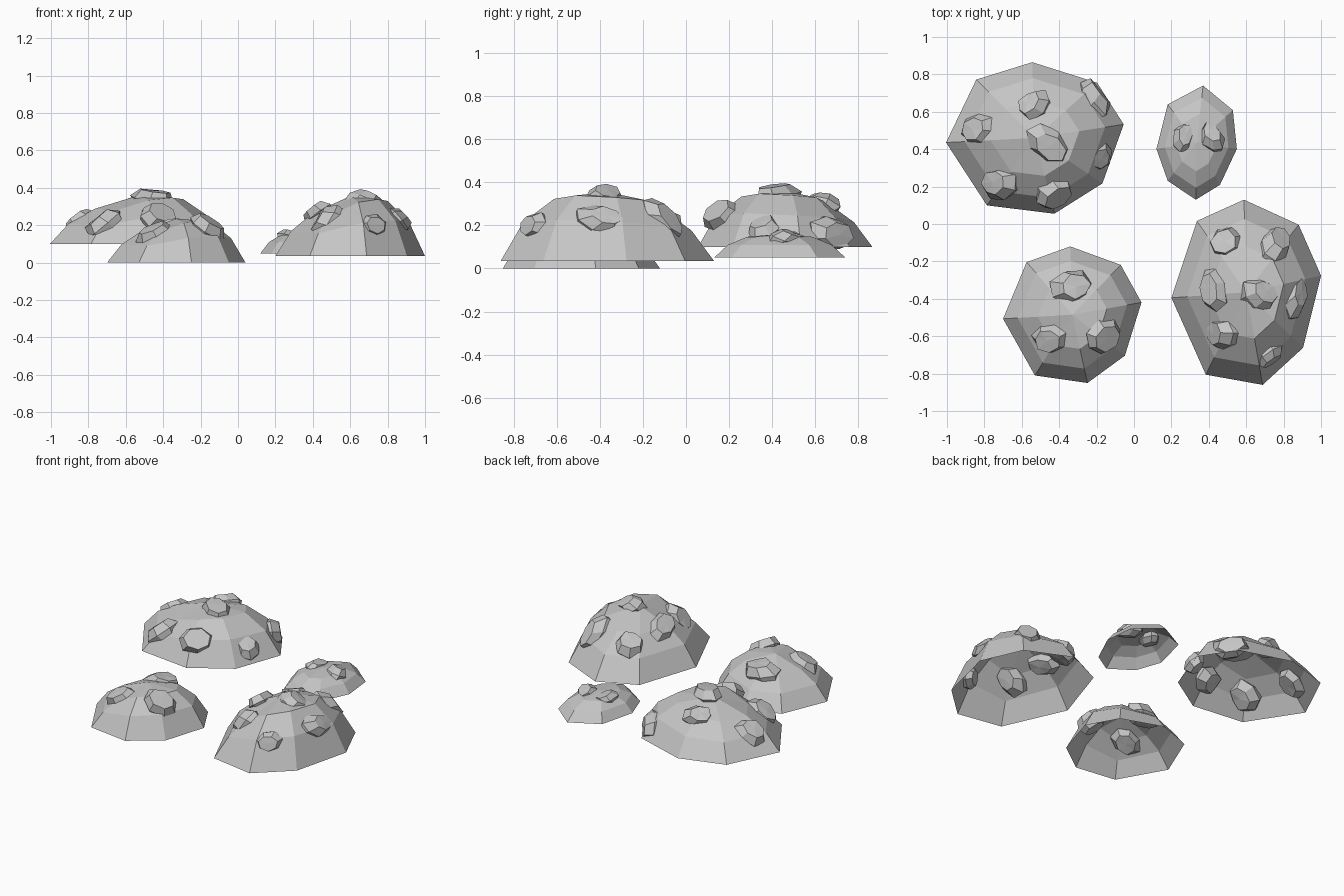
import bpy, bmesh, math, random
from mathutils import Vector, Matrix, Euler
from mathutils.bvhtree import BVHTree

cube = bpy.data.objects.get("Cube")
if cube:
    bpy.data.objects.remove(cube, do_unlink=True)

random.seed(4)


def make_material(name, colour):
    mat = bpy.data.materials.new(name)
    mat.use_nodes = True
    mat.diffuse_color = colour
    mat.node_tree.nodes["Principled BSDF"].inputs["Base Color"].default_value = colour
    return mat


stone = make_material("stone_grey", (0.56, 0.56, 0.56, 1))


def add_object(name, bm):
    bm.normal_update()
    mesh = bpy.data.meshes.new(name)
    bm.to_mesh(mesh)
    mesh.materials.append(stone)
    obj = bpy.data.objects.new(name, mesh)
    bpy.context.collection.objects.link(obj)
    return obj


# Irregular eight-sided footprints, counter-clockwise, one unit in half extent
WIDE = [(-1, -.06), (-.54, -.89), (.22, -1), (.76, -.6),
        (1, .18), (.7, .73), (-.03, 1), (-.66, .77)]
NARROW = [(-1, -.11), (-.72, -.67), (-.02, -1), (.58, -.74),
          (1, -.11), (.9, .57), (.16, 1), (-.72, .67)]
# Ring radii, and the height of each ring corner; the left side sags
RADII = [1, .79, .5]
SAGGING = [[0] * 8,
           [.42, .38, .56, .6, .56, .52, .44, .42],
           [.72, .68, .9, .95, .92, .88, .77, .73]]
EVEN = [[0] * 8, [.54] * 8, [.88] * 8]


def build_mound(name, outline, rises, centre, half, height):
    """Open, faceted dome; returns a search tree for placing rocks on it."""
    bm = bmesh.new()
    rings = []
    for radius, ring_rises in zip(RADII, rises):
        rings.append([bm.verts.new((centre[0] + x * half[0] * radius,
                                    centre[1] + y * half[1] * radius,
                                    centre[2] + rise * height))
                      for (x, y), rise in zip(outline, ring_rises)])
    apex = bm.verts.new((centre[0], centre[1], centre[2] + height))
    count = len(outline)
    for i in range(count):
        j = (i + 1) % count
        for low, high in zip(rings, rings[1:]):
            bm.faces.new((low[i], low[j], high[j], high[i]))
        bm.faces.new((rings[-1][i], rings[-1][j], apex))
    bm.normal_update()
    tree = BVHTree.FromBMesh(bm)
    add_object(name, bm)
    bm.free()
    return tree


def build_rock(name, tree, x, y, long, short, degrees):
    """Chipped, uneven boulder half sunk into the dome surface."""
    point, normal, _, _ = tree.ray_cast(Vector((x, y, 2)), Vector((0, 0, -1)))
    turn = math.radians(degrees)
    along = Vector((math.cos(turn), math.sin(turn), 0))
    along = (along - normal * along.dot(normal)).normalized()
    across = normal.cross(along)
    frame = Matrix((along, across, normal)).transposed().to_4x4()
    bm = bmesh.new()
    bmesh.ops.create_uvsphere(bm, u_segments=7, v_segments=4, radius=1.1)
    tilt = Euler([random.uniform(-.6, .6) for _ in range(3)]).to_matrix()
    for v in bm.verts:
        v.co *= random.uniform(.9, 1.1)
        v.co.z = max(-.8, min(.8, v.co.z))
        v.co = tilt @ v.co
    thick = short * .75
    size = Matrix.Diagonal((long, short, thick, 1))
    sunk = point - normal * thick * .25
    bm.transform(Matrix.Translation(sunk) @ frame @ size)
    add_object(name, bm)
    bm.free()


# Each mound: footprint, ring heights, base centre, half extents, height,
# and its rocks given as x, y, half length, half width, heading
MOUNDS = {
    "back_right_mound": (WIDE, SAGGING, (-.53, .46, .1), (.475, .405), .26, [
        (-.53, .64, .09, .075, 30), (-.46, .43, .12, .08, -40),
        (-.84, .51, .1, .08, 10), (-.2, .67, .11, .085, 110),
        (-.17, .36, .075, .07, 70), (-.72, .21, .1, .085, 20),
        (-.43, .16, .1, .085, 30)]),
    "front_right_mound": (WIDE, SAGGING, (-.33, -.485, 0), (.37, .365), .235, [
        (-.34, -.33, .11, .085, 0), (-.45, -.61, .095, .08, 15),
        (-.15, -.6, .105, .085, 15)]),
    "front_left_mound": (WIDE, SAGGING, (.6, -.365, .035), (.4, .495), .32, [
        (.49, -.09, .09, .09, -20), (.75, -.11, .12, .075, 70),
        (.42, -.35, .115, .075, 105), (.67, -.38, .095, .08, -30),
        (.87, -.41, .11, .065, 65), (.47, -.59, .095, .08, 10),
        (.73, -.71, .075, .06, 40)]),
    "back_left_mound": (NARROW, EVEN, (.335, .435, .05), (.215, .305), .11, [
        (.42, .46, .085, .055, 115), (.26, .46, .08, .05, 80)]),
}

for name, (outline, rises, centre, half, height, rocks) in MOUNDS.items():
    tree = build_mound(name, outline, rises, centre, half, height)
    for index, rock in enumerate(rocks, 1):
        build_rock(f"{name}_rock_{index}", tree, *rock)
